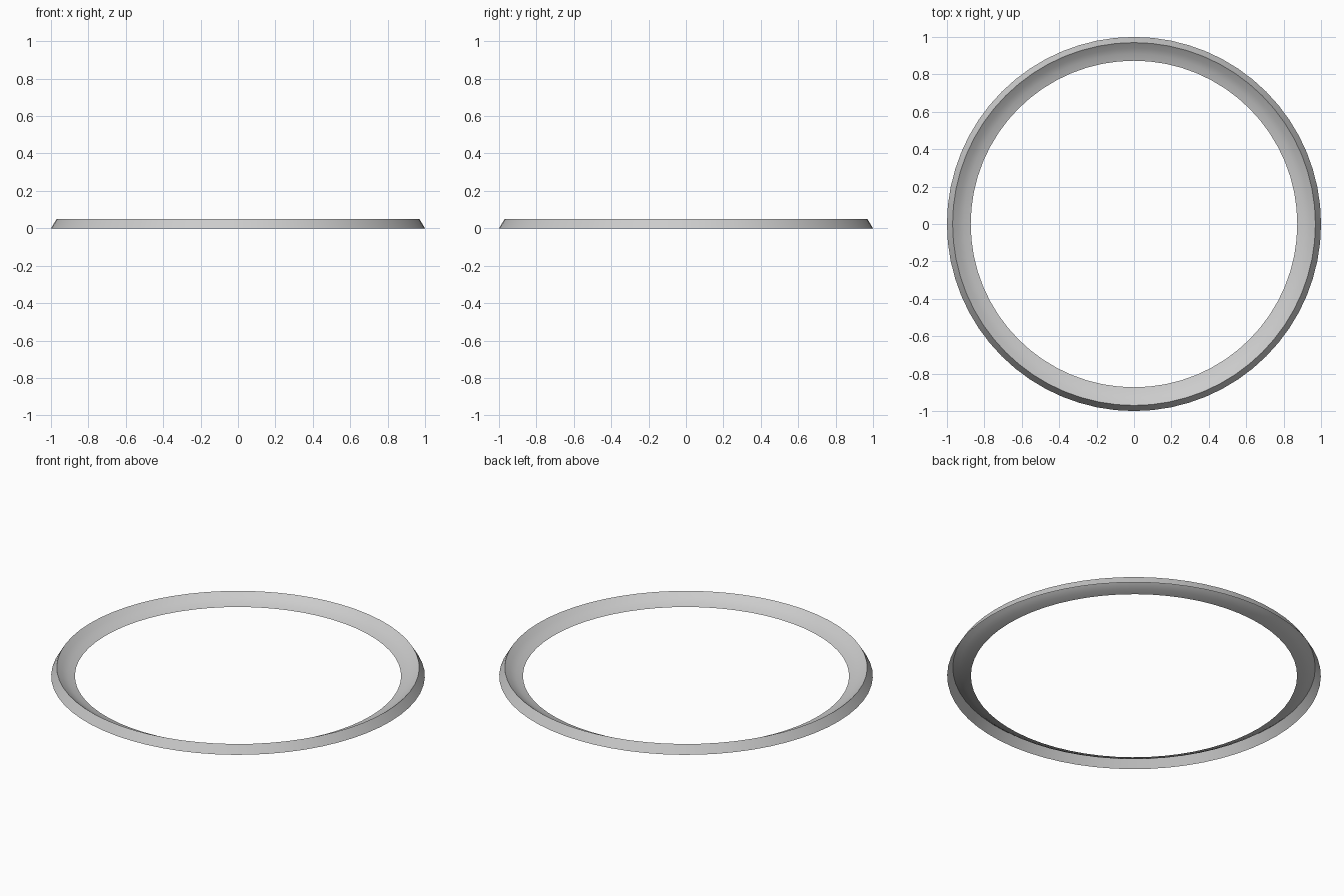
import bpy, bmesh, math

if "Cube" in bpy.data.objects:
    bpy.data.objects.remove(bpy.data.objects["Cube"])

SEGMENTS = 64

# Open rim profile (radius, height): outer wall foot, ridge, dished inner slope
PROFILE = [(1.0, 0.0), (0.97, 0.05), (0.94, 0.027), (0.91, 0.011), (0.873, 0.0)]


def lathe(name, profile, segments):
    bm = bmesh.new()
    rings = []
    for r, z in profile:
        rings.append([bm.verts.new((r * math.cos(2 * math.pi * i / segments),
                                    r * math.sin(2 * math.pi * i / segments), z))
                      for i in range(segments)])
    for a, b in zip(rings, rings[1:]):
        for i in range(segments):
            j = (i + 1) % segments
            bm.faces.new((a[i], a[j], b[j], b[i]))
    mesh = bpy.data.meshes.new(name)
    bm.to_mesh(mesh)
    bm.free()
    obj = bpy.data.objects.new(name, mesh)
    bpy.context.collection.objects.link(obj)
    return obj


# Flanged ring
rim = lathe("rim_ring", PROFILE, SEGMENTS)
bpy.context.view_layer.objects.active = rim
rim.select_set(True)
bpy.ops.object.shade_smooth_by_angle(angle=math.radians(30))
